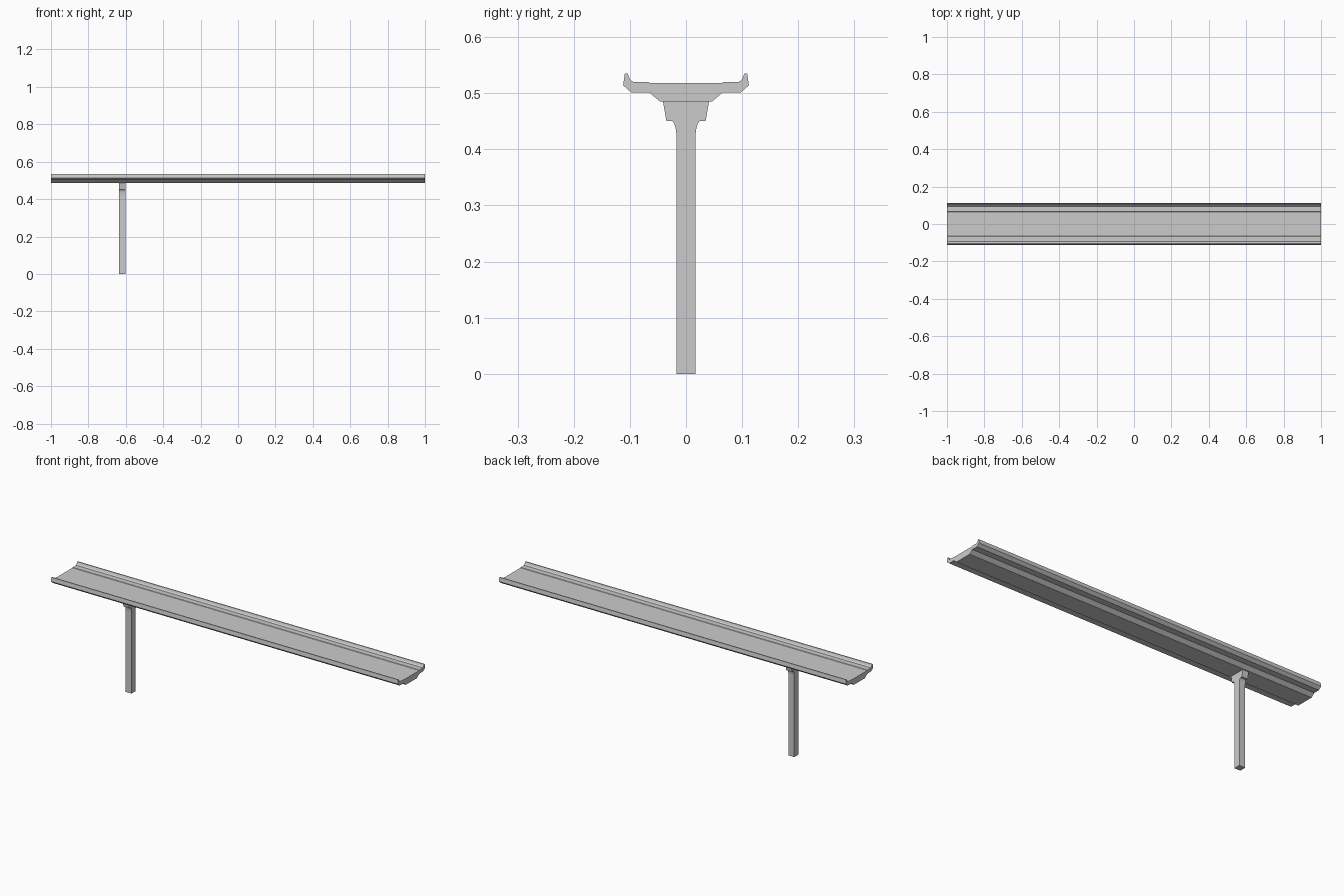
import bpy, bmesh

if "Cube" in bpy.data.objects:
    bpy.data.objects.remove(bpy.data.objects["Cube"])


def extrude_profile(name, half, x0, x1):
    """Mirror a half outline (y, z) across y = 0 and extrude it along x."""
    outline = half + [(-y, z) for y, z in reversed(half)]
    bm = bmesh.new()
    face = bm.faces.new([bm.verts.new((x0, y, z)) for y, z in outline])
    res = bmesh.ops.extrude_face_region(bm, geom=[face])
    moved = [v for v in res["geom"] if isinstance(v, bmesh.types.BMVert)]
    bmesh.ops.translate(bm, verts=moved, vec=(x1 - x0, 0, 0))
    bmesh.ops.recalc_face_normals(bm, faces=bm.faces)
    mesh = bpy.data.meshes.new(name)
    bm.to_mesh(mesh)
    bm.free()
    obj = bpy.data.objects.new(name, mesh)
    bpy.context.collection.objects.link(obj)
    return obj


# Bridge deck: tapered box beam, overhanging wings and edge barriers
deck_half = [
    (0.046, 0.485), (0.065, 0.501), (0.097, 0.501), (0.112, 0.514),
    (0.109, 0.535), (0.104, 0.535), (0.100, 0.525), (0.094, 0.520),
    (0.066, 0.520), (0.064, 0.518),
]
extrude_profile("bridge_deck", deck_half, -1.0, 1.0)

# Support pier: column with curved haunch and flared cap
pier_half = [
    (0.017, 0.0), (0.017, 0.426), (0.0185, 0.438), (0.021, 0.446),
    (0.025, 0.451), (0.035, 0.451), (0.041, 0.485),
]
extrude_profile("support_pier", pier_half, -0.636, -0.602)
